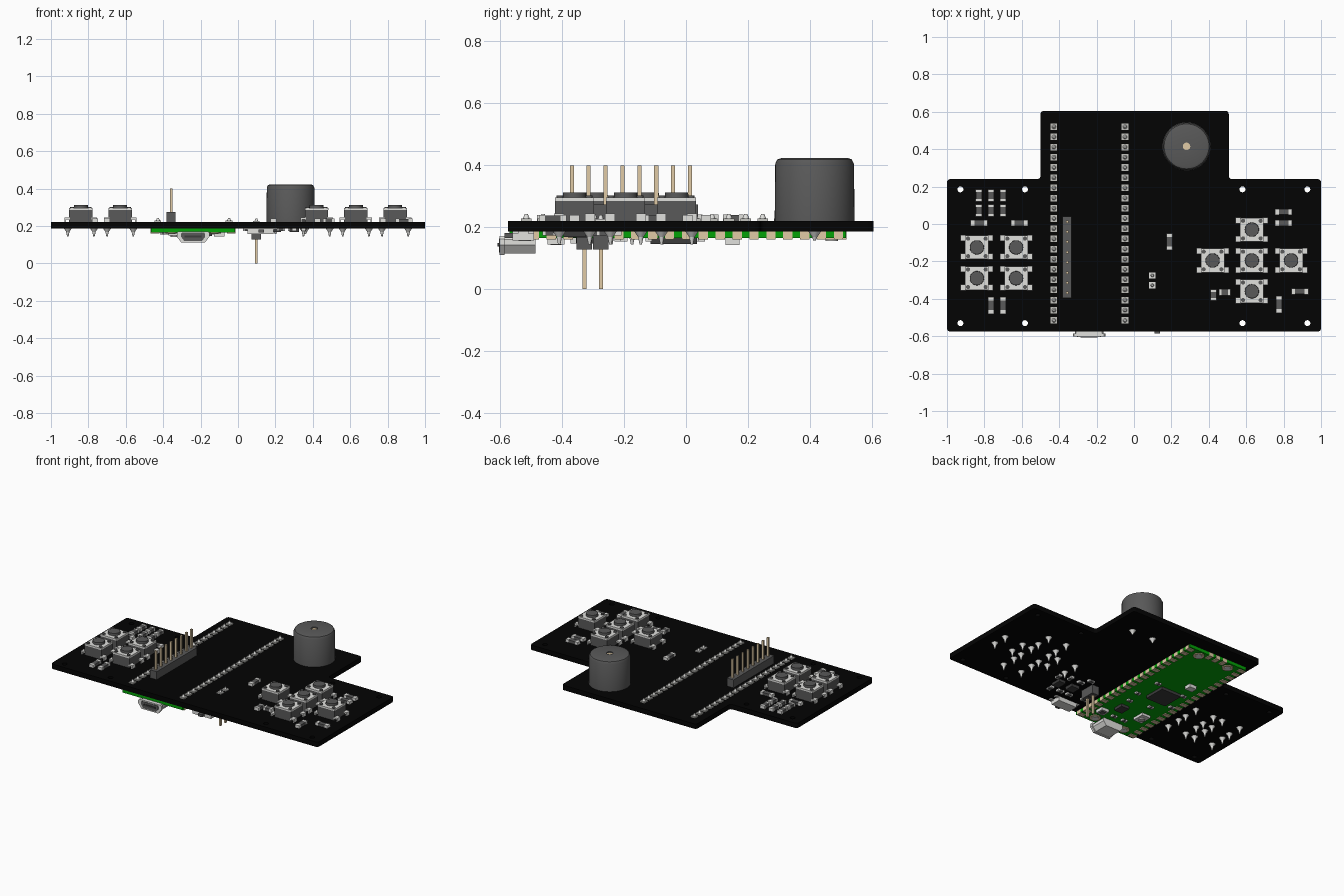
import bpy, bmesh, math
from mathutils import Matrix, Vector

if "Cube" in bpy.data.objects:
    bpy.data.objects.remove(bpy.data.objects["Cube"])


def material(name, r, g, b):
    m = bpy.data.materials.new(name)
    m.use_nodes = True
    m.diffuse_color = (r, g, b, 1)
    node = next(n for n in m.node_tree.nodes if n.type == 'BSDF_PRINCIPLED')
    node.inputs["Base Color"].default_value = (r, g, b, 1)
    return m


BLACK = material("board black", .001, .001, .001)
GREY = material("plastic grey", .1, .1, .1)
DARK = material("chip dark", .045, .045, .045)
METAL = material("tin metal", .75, .75, .73)
GOLD = material("gold pin", .75, .6, .38)
GREEN = material("module green", .001, .36, .002)
SOLDER = material("solder grey", .56, .56, .53)

TOP, BOTTOM, MODULE = .22, .187, .165   # board top, board underside, module underside


class Part:
    """Collects primitives into one mesh object."""

    def __init__(self, name):
        self.name, self.bm, self.mats = name, bmesh.new(), []

    def paint(self, verts, mat):
        if mat not in self.mats:
            self.mats.append(mat)
        for f in {f for v in verts for f in v.link_faces}:
            f.material_index = self.mats.index(mat)

    def box(self, x, y, z0, z1, w, d, mat):
        m = Matrix.Translation((x, y, (z0 + z1) / 2)) @ Matrix.Diagonal((w, d, abs(z1 - z0), 1))
        self.paint(bmesh.ops.create_cube(self.bm, size=1, matrix=m)["verts"], mat)

    def cone(self, x, y, z0, z1, r0, r1, mat, sides=20):
        m = Matrix.Translation((x, y, (z0 + z1) / 2))
        if z1 < z0:
            m = m @ Matrix.Rotation(math.pi, 4, 'X')
        v = bmesh.ops.create_cone(self.bm, cap_ends=True, segments=sides, radius1=r0,
                                  radius2=r1, depth=abs(z1 - z0), matrix=m)["verts"]
        self.paint(v, mat)

    def leg(self, x, y, tip=.145):
        # Soldered leg below the board: wide fillet, then a narrow tip
        self.cone(x, y, BOTTOM, .169, .021, .009, METAL)
        self.cone(x, y, .169, tip, .009, .004, METAL)

    def lathe(self, x, y, profile, mat, steps=48):
        verts = [self.bm.verts.new((x + r, y, z)) for r, z in profile]
        edges = [self.bm.edges.new(p) for p in zip(verts, verts[1:])]
        bmesh.ops.spin(self.bm, geom=verts + edges, cent=(x, y, 0), axis=(0, 0, 1),
                       angle=2 * math.pi, steps=steps, use_merge=True)
        bmesh.ops.recalc_face_normals(self.bm, faces=self.bm.faces)
        self.paint(list(self.bm.verts), mat)

    def prism_y(self, outline, y0, y1, mat):
        a, b = ([self.bm.verts.new((x, y, z)) for x, z in outline] for y in (y0, y1))
        faces = [self.bm.faces.new(a), self.bm.faces.new(b[::-1])]
        for i in range(len(a)):
            faces.append(self.bm.faces.new((a[i - 1], b[i - 1], b[i], a[i])))
        bmesh.ops.recalc_face_normals(self.bm, faces=faces)
        self.paint(a + b, mat)

    def finish(self):
        mesh = bpy.data.meshes.new(self.name)
        self.bm.to_mesh(mesh)
        self.bm.free()
        for m in self.mats:
            mesh.materials.append(m)
        ob = place(self.name, mesh)
        bpy.ops.object.shade_smooth_by_angle(angle=math.radians(35))
        return ob


def place(name, data):
    ob = bpy.data.objects.new(name, data)
    bpy.context.collection.objects.link(ob)
    bpy.ops.object.select_all(action='DESELECT')
    ob.select_set(True)
    bpy.context.view_layer.objects.active = ob
    return ob


def rounded(corners, r=.02, steps=4):
    out = []
    for i, c in enumerate(corners):
        c, p, n = Vector(c), Vector(corners[i - 1]), Vector(corners[(i + 1) % len(corners)])
        a, b = c + (p - c).normalized() * r, c + (n - c).normalized() * r
        out += [a * (1 - t) ** 2 + c * 2 * t * (1 - t) + b * t * t
                for t in (k / steps for k in range(steps + 1))]
    return out


# Main board: T outline with mounting holes
curve = bpy.data.curves.new("main_board", 'CURVE')
curve.dimensions, curve.fill_mode, curve.extrude = '2D', 'BOTH', (TOP - BOTTOM) / 2
loops = [rounded([(.507, .605), (.507, .24), (1, .24), (1, -.575),
                  (-1, -.575), (-1, .24), (-.5, .24), (-.5, .605)])]
for hx in (-.928, -.583, .58, .927):
    for hy in (.185, -.53):
        loops.append([Vector((hx + .016 * math.cos(t * math.pi / 8),
                              hy + .016 * math.sin(t * math.pi / 8))) for t in range(16)])
for loop in loops:
    s = curve.splines.new('POLY')
    s.points.add(len(loop) - 1)
    s.use_cyclic_u = True
    for pt, v in zip(s.points, loop):
        pt.co = (v.x, v.y, 0, 1)
curve.materials.append(BLACK)
board = place("main_board", curve)
board.location.z = (TOP + BOTTOM) / 2
bpy.ops.object.convert(target='MESH')

# Push buttons sharing one mesh, with side clips and soldered legs
p = Part("push_button")
p.box(0, 0, TOP, .285, .125, .125, GREY)
p.box(0, 0, .285, .296, .126, .126, METAL)
p.cone(0, 0, .296, .312, .038, .037, GREY, 32)
for sx in (-1, 1):
    for sy in (-1, 1):
        p.cone(sx * .047, sy * .047, .296, .302, .011, .011, GREY)
        p.box(sx * .072, sy * .05, .234, .244, .03, .032, METAL)
        p.box(sx * .083, sy * .05, TOP, .244, .008, .032, METAL)
        p.leg(sx * .07, sy * .049)
first = p.finish()
spots = [(-.84, -.125), (-.63, -.125), (-.84, -.29), (-.63, -.29), (.63, -.03),
         (.42, -.195), (.63, -.195), (.84, -.195), (.63, -.36)]
for i, (x, y) in enumerate(spots):
    ob = first if i == 0 else place("push_button", first.data)
    ob.location = (x, y, 0)

# Buzzer with sound hole and legs
p = Part("buzzer")
p.lathe(.281, .415, [(.02, .405), (.02, .423), (.108, .423), (.12, .419), (.127, .405),
                     (.129, TOP)], GREY)
p.cone(.281, .415, .4, .415, .0205, .0205, GOLD, 32)
for x in (.2, .36):
    p.leg(x, .415, .157)
p.finish()

# Eight pin display header
p = Part("display_header")
p.box(-.358, -.178, TOP, .274, .05, .434, GREY)
for i in range(8):
    y = .013 - i * .0545
    p.box(-.358, y, .274, .4, .013, .013, GOLD)
    p.leg(-.358, y, .167)
p.finish()

# Two pin battery header hanging below
p = Part("battery_header")
for y in (-.328, -.275):
    p.box(.098, y, BOTTOM, .128, .052, .05, GREY)
    p.box(.098, y, .128, 0, .013, .013, GOLD)
    p.box(.098, y, TOP, .227, .034, .034, METAL)
    p.cone(.098, y, .227, .24, .009, .005, METAL)
p.finish()

# Solder joints of the controller on the board top
p = Part("controller_joints")
for x in (-.428, -.048):
    for i in range(20):
        y = .52 - i * .0545
        p.box(x, y, TOP, .228, .035, .035, SOLDER)
        p.cone(x, y, .228, .243, .011, .005, METAL)
p.finish()

# Controller module under the board with edge pads
CX, Y0, Y1 = -.24, -.57, .517
p = Part("controller_module")
p.box(CX, (Y0 + Y1) / 2, MODULE, BOTTOM, .45, Y1 - Y0, GREEN)
for sx in (-1, 1):
    for i in range(20):
        y = .492 - i * .0545
        p.box(CX + sx * .204, y, MODULE - .005, BOTTOM - .001, .046, .03, GOLD)
    for y in (.47, -.52):
        p.cone(CX + sx * .115, y, MODULE, MODULE - .005, .035, .035, GOLD, 32)
        p.cone(CX + sx * .115, y, MODULE - .005, MODULE - .009, .02, .02, METAL, 32)
for i in (-1, 0, 1):
    p.box(CX + i * .0545, .495, MODULE - .005, BOTTOM - .001, .03, .046, GOLD)
p.finish()

# Components on the module
p = Part("module_chips")
p.box(-.27, -.04, MODULE, .146, .15, .15, DARK)
p.box(-.33, .15, MODULE, .143, .055, .045, METAL)
p.box(-.34, -.33, MODULE, .148, .065, .085, METAL)
p.cone(-.34, -.33, .148, .14, .02, .02, SOLDER)
p.box(-.17, -.32, MODULE, .147, .06, .07, DARK)
p.box(-.1, -.42, MODULE, .145, .055, .055, METAL)
p.box(-.1, -.42, .146, .143, .035, .035, GREY)
for x, y in ((-.15, -.22), (-.13, -.12), (-.4, -.12), (-.37, .03), (-.2, -.43), (-.3, -.2),
             (-.15, .05), (-.28, -.43)):
    p.box(x, y, MODULE, .155, .016, .02, GREY)
    for s in (-1, 1):
        p.box(x + s * .013, y, MODULE, .154, .01, .022, METAL)
p.finish()

# USB socket: flared shell with a grey mouth
p = Part("usb_socket")
shell = [(-.07, .168), (.07, .168), (.076, .16), (.076, .142), (.055, .115),
         (-.055, .115), (-.076, .142), (-.076, .16)]


def scaled(f):
    return [(CX + x * f, .142 + (z - .142) * f) for x, z in shell]


p.prism_y(scaled(1), -.585, -.485, METAL)
p.prism_y(scaled(1.14), -.601, -.585, METAL)
p.prism_y(scaled(.85), -.604, -.601, GREY)
p.box(CX, -.606, .138, .15, .09, .004, DARK)
p.finish()

# Power switch at the front edge, underneath
p = Part("power_switch")
p.box(.12, -.525, BOTTOM, .157, .14, .07, METAL)
p.box(.125, -.572, BOTTOM - .005, .165, .03, .028, GREY)
for x in (.04, .2):
    for y in (-.55, -.5):
        p.box(x, y, BOTTOM, .18, .025, .02, METAL)
p.finish()


# Two-terminal surface parts: grey middle, metal ends
def chip(p, x, y, length, width, upright, z0, z1):
    def block(o, l, w, top, mat):
        dx, dy = (0, o) if upright else (o, 0)
        p.box(x + dx, y + dy, z0, top, *((w, l) if upright else (l, w)), mat)
    block(0, length * .6, width, z1, GREY)
    for s in (-1, 1):
        block(s * length * .39, length * .22, width * 1.05, z1 + (z1 - z0) * .05, METAL)


p = Part("top_surface_parts")
for x in (-.83, -.765, -.7):
    for y in (.152, .072):
        chip(p, x, y, .066, .032, True, TOP, .24)
for x, y in ((-.828, .005), (-.613, .005), (.8, .065), (.8, .005), (.887, -.36)):
    chip(p, x, y, .09, .031, False, TOP, .238)
for x, y in ((-.765, -.435), (-.7, -.435), (.775, -.43), (.19, -.095)):
    chip(p, x, y, .09, .031, True, TOP, .238)
chip(p, .425, -.38, .06, .033, True, TOP, .24)
chip(p, .485, -.365, .06, .033, False, TOP, .24)
p.finish()

# Charging circuit under the board
p = Part("charging_parts")
p.box(.2, -.35, BOTTOM, .167, .06, .06, DARK)
p.box(.3, -.36, BOTTOM, .169, .05, .07, DARK)
for x, y in ((.16, -.43), (.23, -.43), (.3, -.44), (.2, -.27), (.28, -.27), (.35, -.3),
             (.16, -.22), (.05, -.42)):
    chip(p, x, y, .045, .022, x > .25, BOTTOM, .174)
p.finish()
